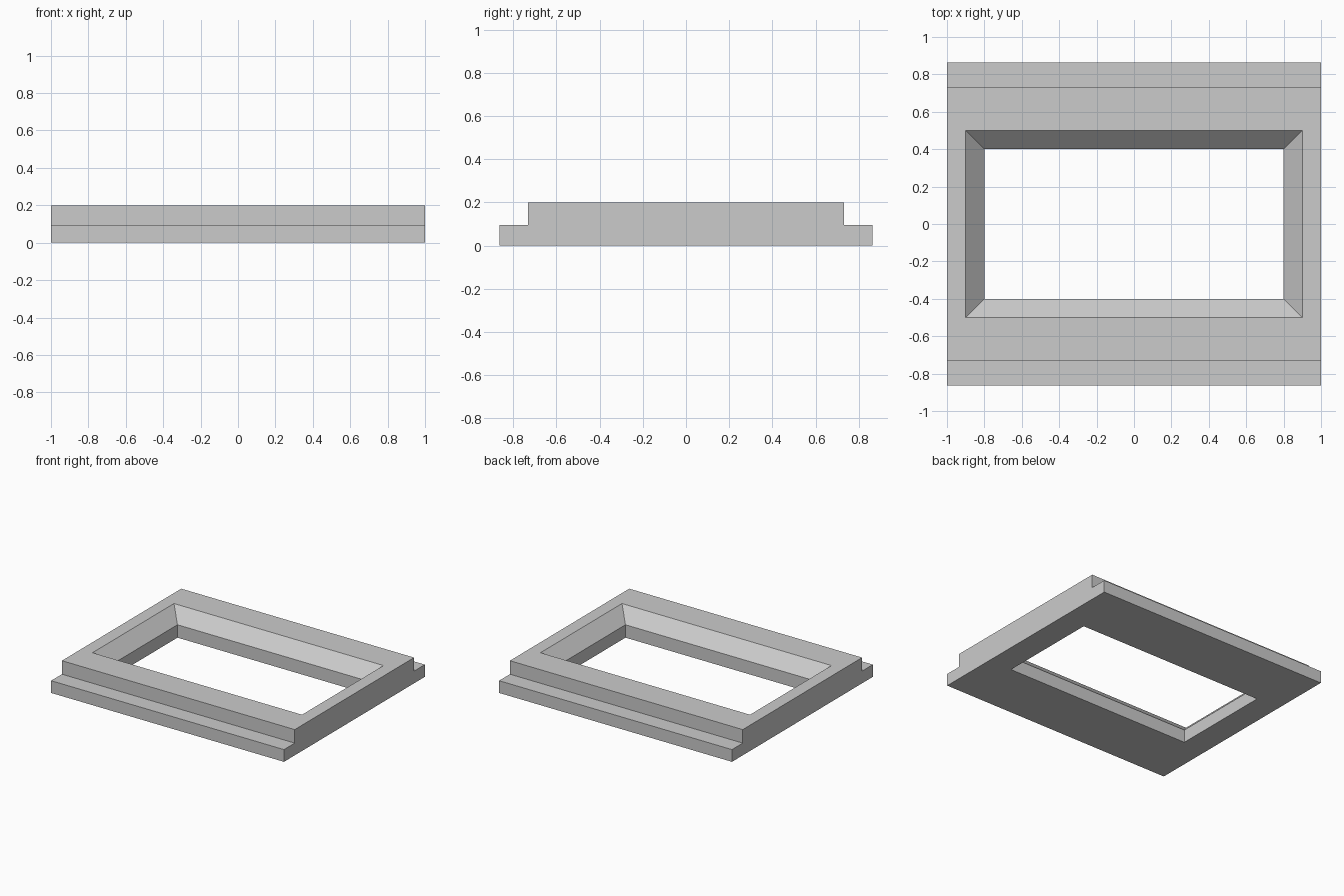
import bpy
import bmesh

cube = bpy.data.objects.get("Cube")
if cube:
    bpy.data.objects.remove(cube, do_unlink=True)

# Plain grey material
grey = bpy.data.materials.new("plain_grey")
grey.use_nodes = True
colour = (0.6, 0.6, 0.6, 1)
grey.diffuse_color = colour
grey.node_tree.nodes["Principled BSDF"].inputs["Base Color"].default_value = colour

# Rectangular rings around the frame section: half width, half depth, height
RINGS = [
    (0.8, 0.4, 0),          # opening, bottom
    (1, 0.864, 0),          # outer bottom
    (1, 0.864, 0.095),      # flange top, outer edge
    (1, 0.732, 0.095),      # flange top, inner edge
    (1, 0.732, 0.2),        # frame top, outer edge
    (0.9, 0.5, 0.2),        # bevel top
    (0.8, 0.4, 0.1),        # bevel bottom
]
CORNERS = [(-1, -1), (1, -1), (1, 1), (-1, 1)]

bm = bmesh.new()
rings = [[bm.verts.new((sx * w, sy * d, z)) for sx, sy in CORNERS]
         for w, d, z in RINGS]

# Bands between neighbouring rings; the stepped ends are closed separately
for i, ring in enumerate(rings):
    following = rings[(i + 1) % len(rings)]
    for side in range(4):
        if side % 2 and 1 <= i <= 3:
            continue
        n = (side + 1) % 4
        bm.faces.new((ring[side], ring[n], following[n], following[side]))

# Flat stepped end faces on the left and right
for a, b in ((1, 2), (3, 0)):
    bm.faces.new([r[a] for r in reversed(rings[1:5])] + [r[b] for r in rings[1:5]])

bmesh.ops.recalc_face_normals(bm, faces=bm.faces[:])
mesh = bpy.data.meshes.new("flanged_frame")
bm.to_mesh(mesh)
bm.free()
mesh.materials.append(grey)
frame = bpy.data.objects.new("flanged_frame", mesh)
bpy.context.collection.objects.link(frame)
